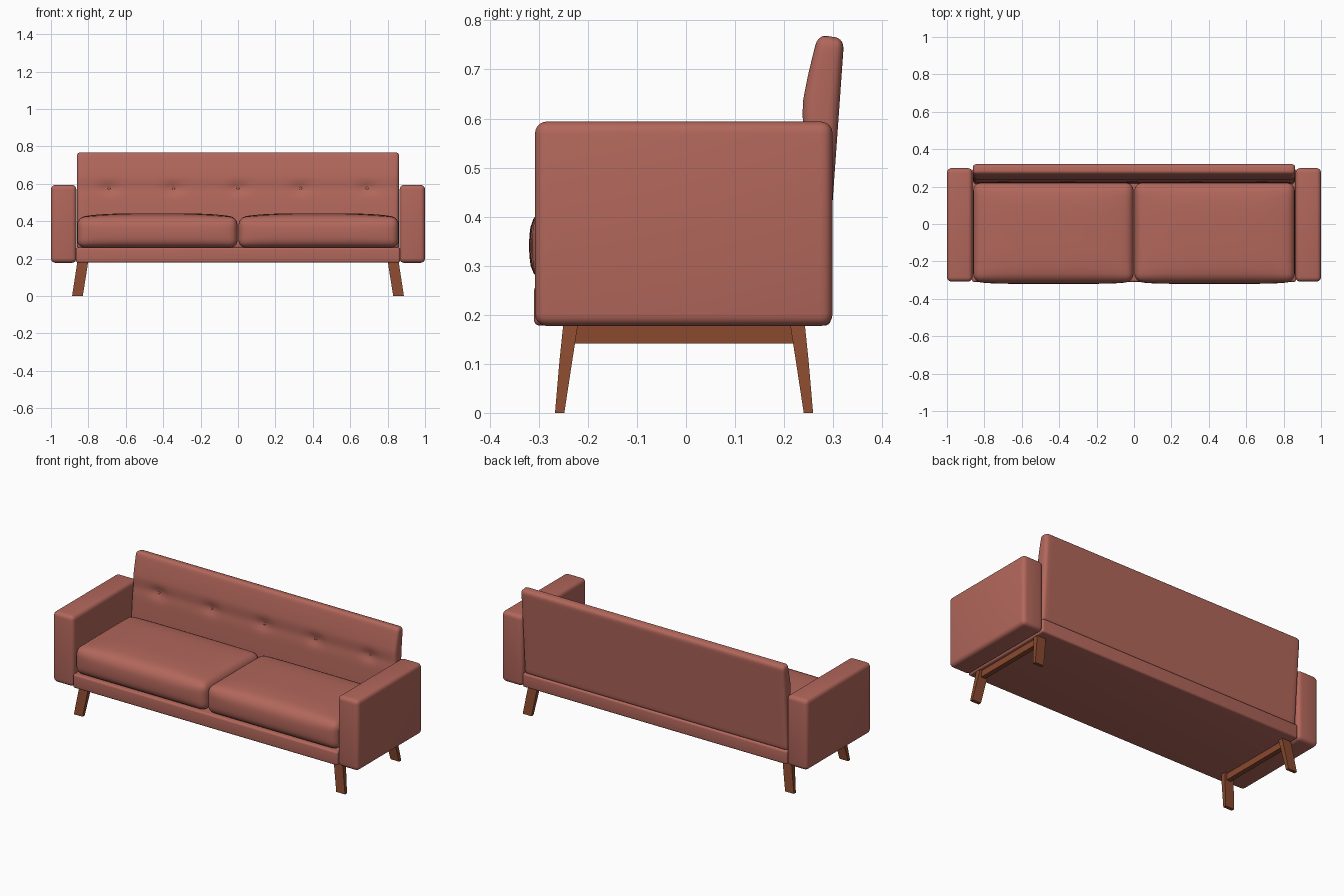
import bpy, bmesh, math
from mathutils import Vector

if "Cube" in bpy.data.objects:
    bpy.data.objects.remove(bpy.data.objects["Cube"])


def material(name, col):
    m = bpy.data.materials.new(name)
    m.diffuse_color = (*col, 1)
    m.use_nodes = True
    m.node_tree.nodes["Principled BSDF"].inputs["Base Color"].default_value = m.diffuse_color
    return m


FABRIC = material("red fabric", (0.445, 0.135, 0.105))
WOOD = material("brown wood", (0.255, 0.068, 0.028))


def finish(name, bm, mat, angle=35):
    bmesh.ops.recalc_face_normals(bm, faces=bm.faces)
    me = bpy.data.meshes.new(name)
    bm.to_mesh(me)
    bm.free()
    me.materials.append(mat)
    ob = bpy.data.objects.new(name, me)
    bpy.context.collection.objects.link(ob)
    bpy.ops.object.select_all(action='DESELECT')
    ob.select_set(True)
    bpy.context.view_layer.objects.active = ob
    bpy.ops.object.shade_smooth_by_angle(angle=math.radians(angle))
    return ob


def rounded_box(name, lo, hi, r, cuts=(1, 1, 1), deform=None, mat=FABRIC):
    """Gridded box with rounded edges, optionally reshaped point by point."""
    st = []
    for a in range(3):
        l, h, n = lo[a], hi[a], cuts[a]
        edge = [0, .3 * r, .6 * r]
        st.append([l + e for e in edge]
                  + [l + r + (h - l - 2 * r) * i / n for i in range(n + 1)]
                  + [h - e for e in reversed(edge)])
    bm = bmesh.new()
    verts = {}

    def vert(idx):
        if idx not in verts:
            p = Vector([st[a][idx[a]] for a in range(3)])
            q = Vector([min(max(p[a], lo[a] + r), hi[a] - r) for a in range(3)])
            p = q + (p - q).normalized() * r
            verts[idx] = bm.verts.new(deform(p) if deform else p)
        return verts[idx]

    for a in range(3):
        b, c = (a + 1) % 3, (a + 2) % 3
        for side in (0, len(st[a]) - 1):
            for i in range(len(st[b]) - 1):
                for j in range(len(st[c]) - 1):
                    face = []
                    for di, dj in ((0, 0), (1, 0), (1, 1), (0, 1)):
                        k = [0, 0, 0]
                        k[a], k[b], k[c] = side, i + di, j + dj
                        face.append(vert(tuple(k)))
                    bm.faces.new(face)
    return finish(name, bm, mat, 50)


def loft(name, rings, mat):
    """Square-section bar through (x0, x1, y0, y1, z) rings."""
    bm = bmesh.new()
    rows = [[bm.verts.new((x, y, z)) for x, y in
             ((x0, y0), (x1, y0), (x1, y1), (x0, y1))]
            for x0, x1, y0, y1, z in rings]
    for lo, hi in zip(rows, rows[1:]):
        for i in range(4):
            j = (i + 1) % 4
            bm.faces.new((lo[i], lo[j], hi[j], hi[i]))
    bm.faces.new(rows[0])
    bm.faces.new(rows[-1])
    return finish(name, bm, mat, 20)


# Base frame
rounded_box("base", (-0.866, -0.31, 0.178), (0.866, 0.295, 0.26), 0.012)

# Backrest: leaning, tapered, with a tufted crease
BUTTONS = [-0.69, -0.345, 0, 0.335, 0.69]
BUTTON_Z = 0.575
PROFILE = [(0.25, 0.212), (0.44, 0.222), (0.60, 0.236), (0.64, 0.239),
           (0.69, 0.249), (0.78, 0.271)]


def front_y(x, z):
    z = min(max(z, 0.25), 0.78)
    for (z0, y0), (z1, y1) in zip(PROFILE, PROFILE[1:]):
        if z <= z1:
            y = y0 + (y1 - y0) * (z - z0) / (z1 - z0)
            break
    dz = z - BUTTON_Z
    y += 0.004 * math.exp(-(dz / 0.03) ** 2)
    for b in BUTTONS:
        y += 0.012 * math.exp(-((x - b) / 0.05) ** 2 - (dz / 0.03) ** 2)
    return y


def back_shape(p):
    t = p.y / 0.07
    back = 0.286 + 0.07 * (p.z - 0.25)
    y = front_y(p.x, p.z) * (1 - t) + back * t
    return Vector((p.x, y, p.z - 0.008 * t * (p.z - 0.25) / 0.52))


rounded_box("backrest", (-0.862, 0, 0.25), (0.862, 0.07, 0.771), 0.022,
            (80, 2, 30), back_shape)

# Tuft buttons
for i, b in enumerate(BUTTONS):
    bm = bmesh.new()
    bmesh.ops.create_uvsphere(bm, u_segments=12, v_segments=8, radius=0.008)
    for v in bm.verts:
        v.co = Vector((v.co.x + b, v.co.y * 0.5 + front_y(b, BUTTON_Z),
                       v.co.z + BUTTON_Z))
    finish(f"button_{i + 1}", bm, FABRIC)

# Puffed seat cushions
for side, s in (("left", -1), ("right", 1)):
    def puff(p, s=s):
        u = (p.x - s * 0.431) / 0.429
        v = (p.y + 0.05) / 0.26
        w = (p.z - 0.26) / 0.16
        top = 0.022 * max(0, 1 - u ** 4) * max(0, 1 - v ** 4) * w
        q = p + Vector((0, 0, top))
        if p.y < -0.2:
            q.y -= 0.013 * max(0, 1 - u ** 6) * max(0, 1 - (2 * w - 1) ** 2)
        return q
    x0, x1 = sorted((s * 0.002, s * 0.86))
    rounded_box(f"{side}_seat_cushion", (x0, -0.307, 0.258),
                (x1, 0.22, 0.42), 0.042, (24, 16, 5), puff)

for side, s in (("left", -1), ("right", 1)):
    # Armrest
    x0, x1 = sorted((s * 0.864, s * 1.0))
    rounded_box(f"{side}_armrest", (x0, -0.308, 0.177),
                (x1, 0.299, 0.594), 0.025)
    # Splayed, tapered legs
    for end, e in (("front", -1), ("back", 1)):
        rings = []
        for xa, xb, ya, yb, z in ((0.830, 0.887, 0.244, 0.263, 0),
                                  (0.813, 0.871, 0.228, 0.254, 0.105),
                                  (0.801, 0.859, 0.216, 0.246, 0.182)):
            rings.append((*sorted((s * xa, s * xb)),
                          *sorted((e * ya - .004, e * yb - .004)), z))
        loft(f"{side}_{end}_leg", rings, WOOD)
    # Side rail between the legs
    x0, x1 = sorted((s * 0.818, s * 0.846))
    loft(f"{side}_rail", [(x0, x1, -0.23, 0.225, 0.141),
                          (x0, x1, -0.23, 0.225, 0.180)], WOOD)
